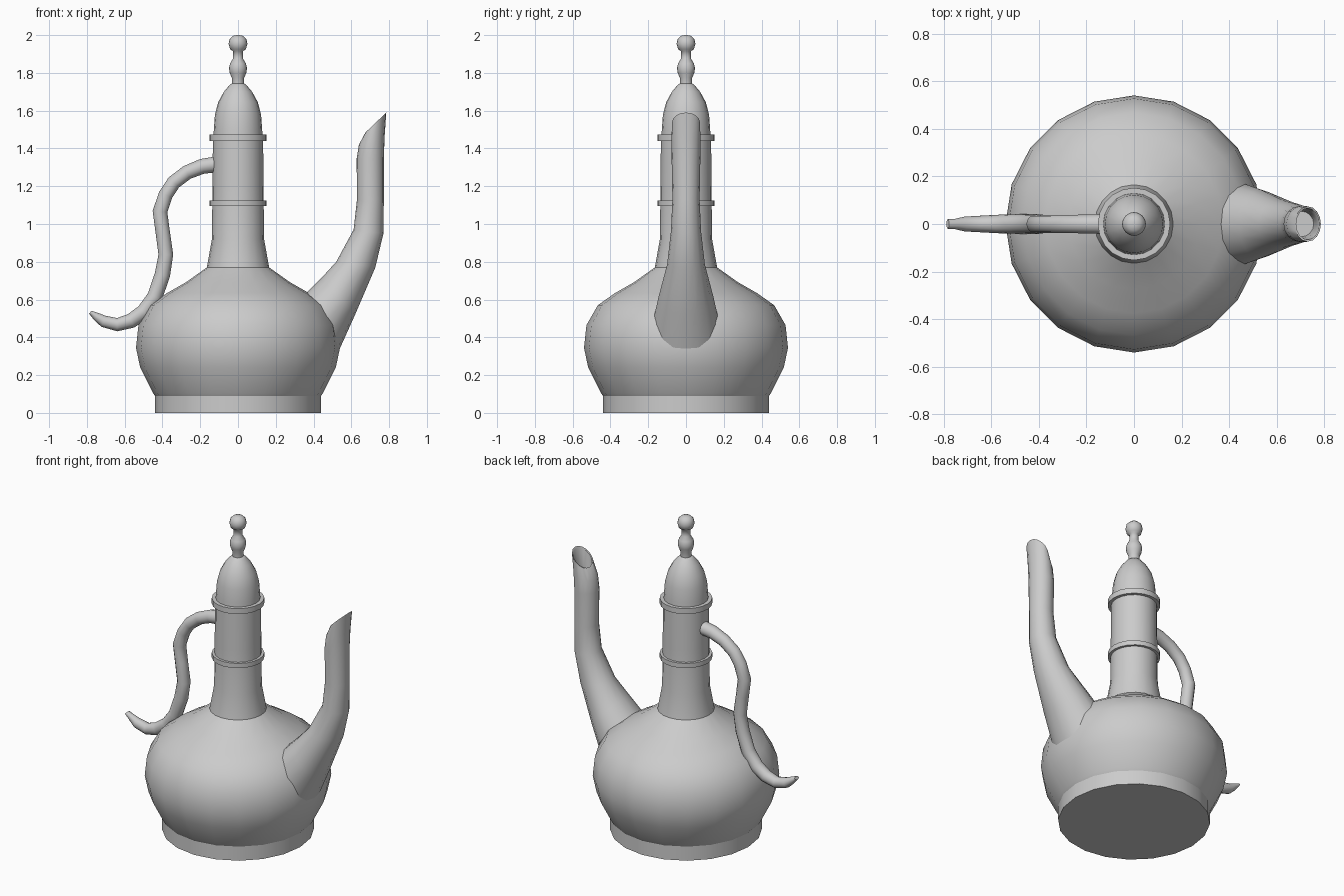
import bpy, math

if "Cube" in bpy.data.objects:
    bpy.data.objects.remove(bpy.data.objects["Cube"])


def make(name, verts, faces, angle=40):
    me = bpy.data.meshes.new(name)
    me.from_pydata(verts, [], faces)
    ob = bpy.data.objects.new(name, me)
    bpy.context.collection.objects.link(ob)
    bpy.ops.object.select_all(action='DESELECT')
    ob.select_set(True)
    bpy.context.view_layer.objects.active = ob
    bpy.ops.object.mode_set(mode='EDIT')
    bpy.ops.mesh.select_all(action='SELECT')
    bpy.ops.mesh.normals_make_consistent(inside=False)
    bpy.ops.object.mode_set(mode='OBJECT')
    bpy.ops.object.shade_smooth_by_angle(angle=math.radians(angle))
    return ob


def skin(name, rings, angle=40):
    """Bridge equal-length vertex rings and cap both ends."""
    n = len(rings[0])
    verts = [v for r in rings for v in r]
    faces = [(k * n + i, k * n + (i + 1) % n, (k + 1) * n + (i + 1) % n, (k + 1) * n + i)
             for k in range(len(rings) - 1) for i in range(n)]
    faces += [tuple(range(n)), tuple(range(len(verts) - n, len(verts)))]
    return make(name, verts, faces, angle)


def lathe(name, profile, n=20, angle=40):
    return skin(name, [[(r * math.cos(2 * math.pi * i / n), r * math.sin(2 * math.pi * i / n), z)
                        for i in range(n)] for r, z in profile], angle)


def oval(x0, z0, x1, z1, hy, n=16):
    """Ellipse spanning two points of the xz plane, half width hy in y."""
    out = []
    for i in range(n):
        c, s = math.cos(2 * math.pi * i / n), math.sin(2 * math.pi * i / n)
        out.append(((x0 + x1) / 2 + (x1 - x0) / 2 * c, hy * s, (z0 + z1) / 2 + (z1 - z0) / 2 * c))
    return out


# Foot, belly and neck
lathe("foot", [(.44, 0), (.44, .092)])
lathe("body", [(.44, .09), (.45, .105), (.518, .24), (.54, .345), (.527, .465), (.467, .57),
               (.375, .635), (.275, .692), (.165, .77), (.138, .92), (.135, 1.2), (.133, 1.46)])

# Collar rings on the neck
for label, z0, z1 in (("lower", 1.095, 1.125), ("upper", 1.44, 1.475)):
    lathe(label + "_collar", [(.12, z0), (.152, z0), (.152, z1), (.12, z1)])

# Domed lid and finial
lathe("lid", [(.13, 1.46), (.128, 1.5), (.122, 1.58), (.105, 1.645), (.075, 1.70),
              (.045, 1.735), (.032, 1.745)])
lathe("finial", [(.033, 1.735), (.033, 1.775), (.044, 1.80), (.048, 1.825), (.042, 1.85),
                 (.027, 1.875), (.026, 1.915), (.042, 1.925), (.05, 1.955), (.044, 1.98),
                 (.027, 1.996), (.008, 2.0)], 16, 60)

# Spout with a slanted hollow mouth
spout = [(.345, .62, .53, .32, .178), (.44, .712, .62, .52, .145), (.52, .80, .727, .77, .10),
         (.612, .97, .77, .95, .08), (.63, 1.13, .772, 1.13, .072), (.628, 1.345, .772, 1.345, .076),
         (.64, 1.42, .776, 1.46, .077), (.675, 1.485, .785, 1.59, .074),
         (.681, 1.488, .778, 1.58, .066), (.655, 1.42, .765, 1.45, .06), (.647, 1.34, .755, 1.34, .054)]
skin("spout", [oval(*r) for r in spout])

# Curling handle: centre x, z, radius
path = [(-.12, 1.315, .042), (-.19, 1.305, .04), (-.27, 1.273, .038), (-.34, 1.22, .038),
        (-.383, 1.155, .038), (-.413, 1.066, .039), (-.399, .96, .038), (-.382, .838, .039),
        (-.40, .732, .041), (-.44, .615, .041), (-.498, .535, .041), (-.567, .487, .039),
        (-.64, .467, .035), (-.712, .485, .031), (-.75, .51, .022), (-.782, .533, .01)]
rings = []
for i, (x, z, r) in enumerate(path):
    a, b = path[max(i - 1, 0)], path[min(i + 1, len(path) - 1)]
    dx, dz = b[0] - a[0], b[1] - a[1]
    d = math.hypot(dx, dz)
    nx, nz = -dz / d * r, dx / d * r
    rings.append(oval(x - nx, z - nz, x + nx, z + nz, max(r, .02), 12))
skin("handle", rings)
